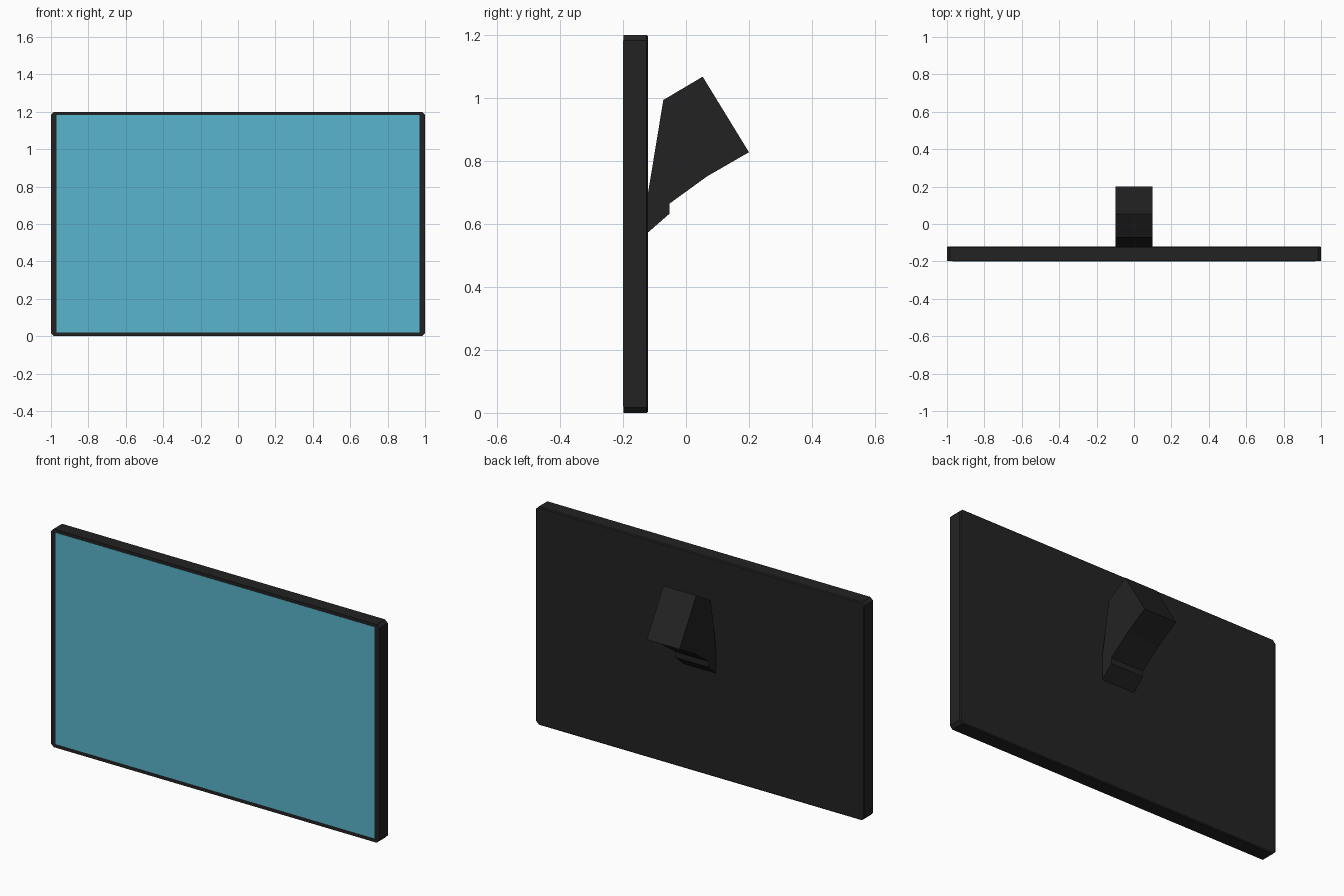
import bpy, bmesh

if "Cube" in bpy.data.objects:
    bpy.data.objects.remove(bpy.data.objects["Cube"])


def material(name, rgb):
    m = bpy.data.materials.new(name)
    m.diffuse_color = (*rgb, 1)
    m.use_nodes = True
    m.node_tree.nodes["Principled BSDF"].inputs["Base Color"].default_value = m.diffuse_color
    return m


dark = material("dark casing", (0.0165, 0.0165, 0.0165))
blue = material("screen blue", (0.1, 0.46, 0.61))


def prism(name, profile, to3d, start, end, mat):
    """Extrude a 2D profile from start to end along the axis to3d defines."""
    bm = bmesh.new()
    a = [bm.verts.new(to3d(p, q, start)) for p, q in profile]
    b = [bm.verts.new(to3d(p, q, end)) for p, q in profile]
    bm.faces.new(a)
    bm.faces.new(b[::-1])
    n = len(a)
    for i in range(n):
        bm.faces.new((a[i], b[i], b[(i + 1) % n], a[(i + 1) % n]))
    bmesh.ops.recalc_face_normals(bm, faces=bm.faces)
    return finish(name, bm, mat)


def finish(name, bm, mat):
    me = bpy.data.meshes.new(name)
    bm.to_mesh(me)
    bm.free()
    me.materials.append(mat)
    ob = bpy.data.objects.new(name, me)
    bpy.context.collection.objects.link(ob)
    return ob


def along_y(p, q, d):
    return (p, d, q)


def along_x(p, q, d):
    return (d, p, q)


# Casing: slab with clipped corners and a fine chamfer round the back
c = 0.017
casing_outline = [(-1 + c, 0), (1 - c, 0), (1, c), (1, 1.2 - c),
                  (1 - c, 1.2), (-1 + c, 1.2), (-1, 1.2 - c), (-1, c)]
casing = prism("display_casing", casing_outline, along_y, -0.199, -0.12, dark)
bm = bmesh.new()
bm.from_mesh(casing.data)
rim = [e for e in bm.edges if all(v.co.y > -0.13 for v in e.verts)]
bmesh.ops.bevel(bm, geom=rim, offset=0.005, segments=1, affect='EDGES')
bm.to_mesh(casing.data)
bm.free()

# Screen: thin plate on the front
prism("screen", [(-0.97, 0.02), (0.97, 0.02), (0.97, 1.183), (-0.97, 1.183)],
      along_y, -0.2, -0.197, blue)

# Wall bracket: side profile extruded across x
bracket = [(-0.122, 0.572), (-0.052, 0.633), (-0.052, 0.665), (0.068, 0.752),
           (0.2, 0.828), (0.053, 1.068), (-0.072, 0.994), (-0.122, 0.69)]
prism("wall_bracket", bracket, along_x, -0.1, 0.1, dark)
